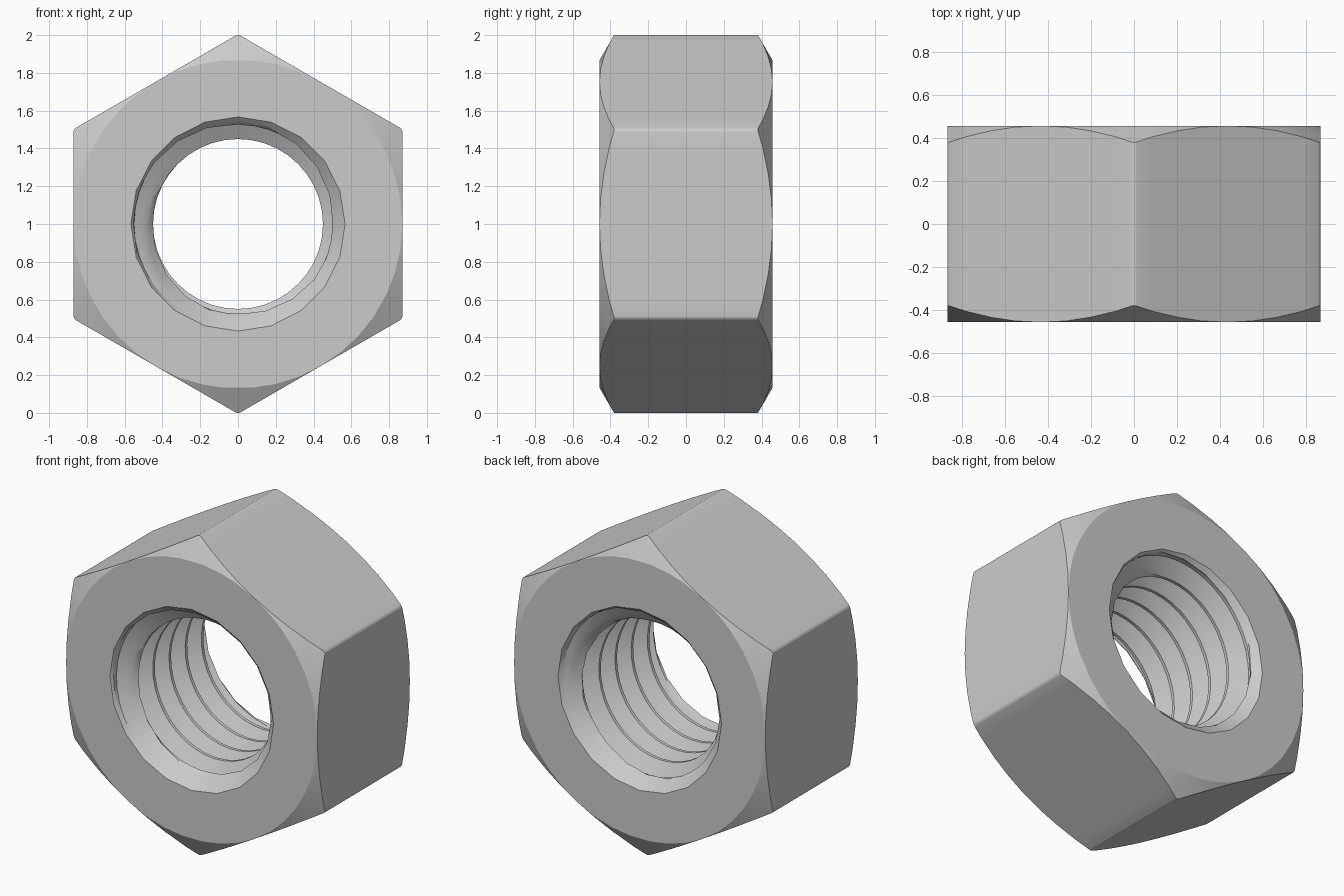
import bpy, bmesh
from math import radians, sin, cos, tan, pi

if "Cube" in bpy.data.objects:
    bpy.data.objects.remove(bpy.data.objects["Cube"])

H = 0.458            # half thickness
APO = 0.87           # centre to flat
PITCH, MAJOR, MINOR, MOUTH = 0.16, 0.55, 0.45, 0.567
N = 40               # columns round the bore

bm = bmesh.new()


def polar(r, a, y):
    return bm.verts.new((r * sin(a), y, 1 + r * cos(a)))


def skin(columns):
    for c0, c1 in zip(columns, columns[1:]):
        for i in range(len(c0) - 1):
            bm.faces.new((c0[i], c0[i + 1], c1[i + 1], c1[i]))


# Outer hexagon with 30 degree chamfer cones and rounded corners
outer = []
half = [0, 9, 17, 25, 29.4, 29.7]
offsets = [-d for d in half[:0:-1]] + half
angles = [(30 + 60 * k, o) for k in range(6) for o in offsets]
for mid, o in angles + angles[:1]:
    a = radians(mid + o)
    r = min(APO / cos(radians(o)), 1.0)
    ring = APO
    if abs(o) > 25:
        ring = APO * cos(radians(5)) / cos(radians(30 - abs(o)))
    y = H - (r - ring) * tan(radians(30))
    outer.append([polar(ring, a, -H), polar(r, a, -y), polar(r, a, y), polar(ring, a, H)])
skin(outer)

# Threaded bore: one helical grid, opened by a countersink at each end
crest, root = PITCH / 8, PITCH / 6
flank = (PITCH - crest - root) / 2
steps = [(0, MINOR), (crest, MINOR)]
steps += [(crest + flank * t / 4, MINOR + (MAJOR - MINOR) * t / 4) for t in range(1, 5)]
steps += [(crest + flank + root + flank * t / 4, MAJOR - (MAJOR - MINOR) * t / 4) for t in range(4)]
bore = []
for j in range(N + 1):
    a = 2 * pi * j / N
    mouth = MOUTH * (cos(pi / 20) if j % 2 else 1)
    column = []
    for k in range(-5, 5):
        for dy, r in steps:
            y = PITCH * (k + j / N) + dy
            y = max(-H, min(H, y))
            sink = mouth - (H - abs(y))
            column.append(polar(mouth if abs(y) == H else max(r, sink), a, y))
    bore.append(column)
skin(bore)
bmesh.ops.remove_doubles(bm, verts=bm.verts[:], dist=0.0005)

# Flat ring faces front and back
for side in (-H, H):
    rim = [e for e in bm.edges if e.is_boundary and all(abs(v.co.y - side) < 1e-4 for v in e.verts)]
    bmesh.ops.triangle_fill(bm, edges=rim, use_beauty=True, normal=(0, 1 if side > 0 else -1, 0))
bmesh.ops.recalc_face_normals(bm, faces=bm.faces[:])

mesh = bpy.data.meshes.new("hex_nut")
bm.to_mesh(mesh)
bm.free()
nut = bpy.data.objects.new("hex_nut", mesh)
bpy.context.collection.objects.link(nut)
bpy.context.view_layer.objects.active = nut
nut.select_set(True)
bpy.ops.object.shade_smooth_by_angle(angle=radians(27))
